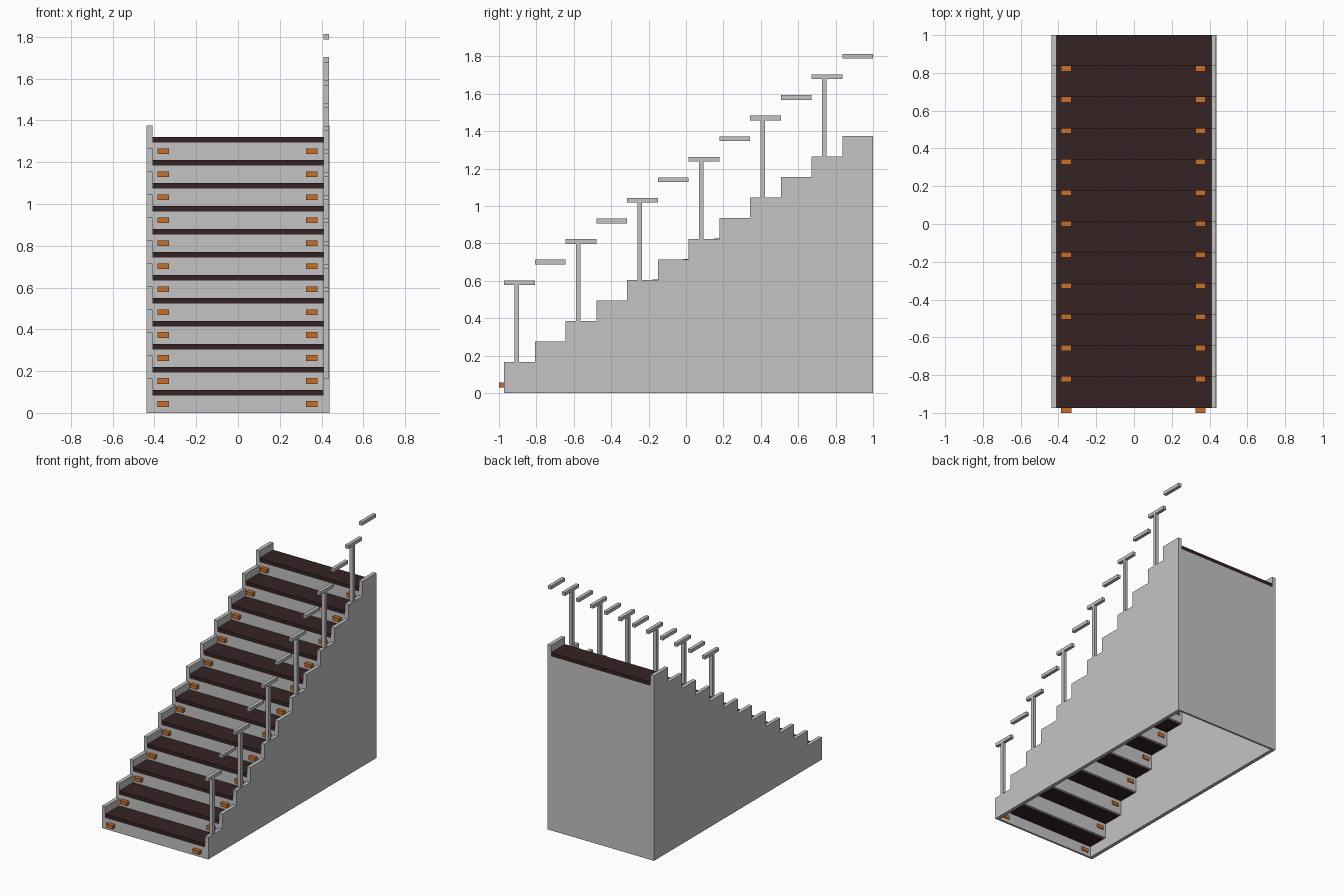
import bpy, bmesh

if "Cube" in bpy.data.objects:
    bpy.data.objects.remove(bpy.data.objects["Cube"])

STEPS = 12
RISE = 0.11
FRONT = -0.973
RUN = (1.0 - FRONT) / STEPS
IN, OUT = 0.410, 0.437      # inner and outer faces of the side panels


def material(name, rgb):
    m = bpy.data.materials.new(name)
    m.diffuse_color = (*rgb, 1)
    m.use_nodes = True
    m.node_tree.nodes["Principled BSDF"].inputs["Base Color"].default_value = m.diffuse_color
    return m


grey = material("light_grey", (0.55, 0.55, 0.55))
brown = material("dark_brown", (0.036, 0.016, 0.017))
orange = material("orange", (0.58, 0.156, 0.021))


def finish(name, bm, mat):
    bmesh.ops.recalc_face_normals(bm, faces=bm.faces)
    me = bpy.data.meshes.new(name)
    bm.to_mesh(me)
    bm.free()
    me.materials.append(mat)
    ob = bpy.data.objects.new(name, me)
    bpy.context.collection.objects.link(ob)


def box(name, x, y, z, mat):
    bm = bmesh.new()
    bmesh.ops.create_cube(bm, size=1)
    for v in bm.verts:
        v.co = [r[0] if c < 0 else r[1] for c, r in zip(v.co, (x, y, z))]
    finish(name, bm, mat)


# Stepped side panels
profile = [(1.0, 0), (FRONT, 0)]
for i in range(STEPS):
    top = 0.165 + RISE * i
    profile += [(FRONT + RUN * i, top), (FRONT + RUN * (i + 1), top)]
for name, x0, x1 in (("left_side_panel", -OUT, -IN), ("right_side_panel", IN, OUT)):
    bm = bmesh.new()
    face = bm.faces.new([bm.verts.new((x0, y, z)) for y, z in profile])
    ext = bmesh.ops.extrude_face_region(bm, geom=[face])
    for v in ext["geom"]:
        if isinstance(v, bmesh.types.BMVert):
            v.co.x = x1
    finish(name, bm, grey)

for i in range(STEPS):
    y, z = FRONT + RUN * i, RISE * i
    # Tread and riser
    box(f"tread_{i}", (-IN, IN), (y, y + RUN), (z + 0.083, z + 0.11), brown)
    box(f"riser_{i}", (-IN, IN), (y, y + 0.015), (max(0, z - 0.027), z + 0.083), grey)
    # Step lights, poking through the riser
    for side, cx in (("left", -0.358), ("right", 0.352)):
        box(f"{side}_step_light_{i}", (cx - 0.0275, cx + 0.0275),
            (y - 0.027, y + 0.022), (z + 0.029, z + 0.056), orange)
    # Handrail segment, with a post on every second step
    box(f"handrail_{i}", (IN, OUT - 0.002), (y, y + RUN), (z + 0.578, z + 0.603), grey)
    if i % 2 == 0:
        box(f"rail_post_{i}", (IN, OUT - 0.002), (y + 0.055, y + 0.079),
            (z + 0.16, z + 0.58), grey)

# Closed back below the top tread
box("back_panel", (-IN, IN), (0.985, 1.0), (0, RISE * STEPS - 0.027), grey)
